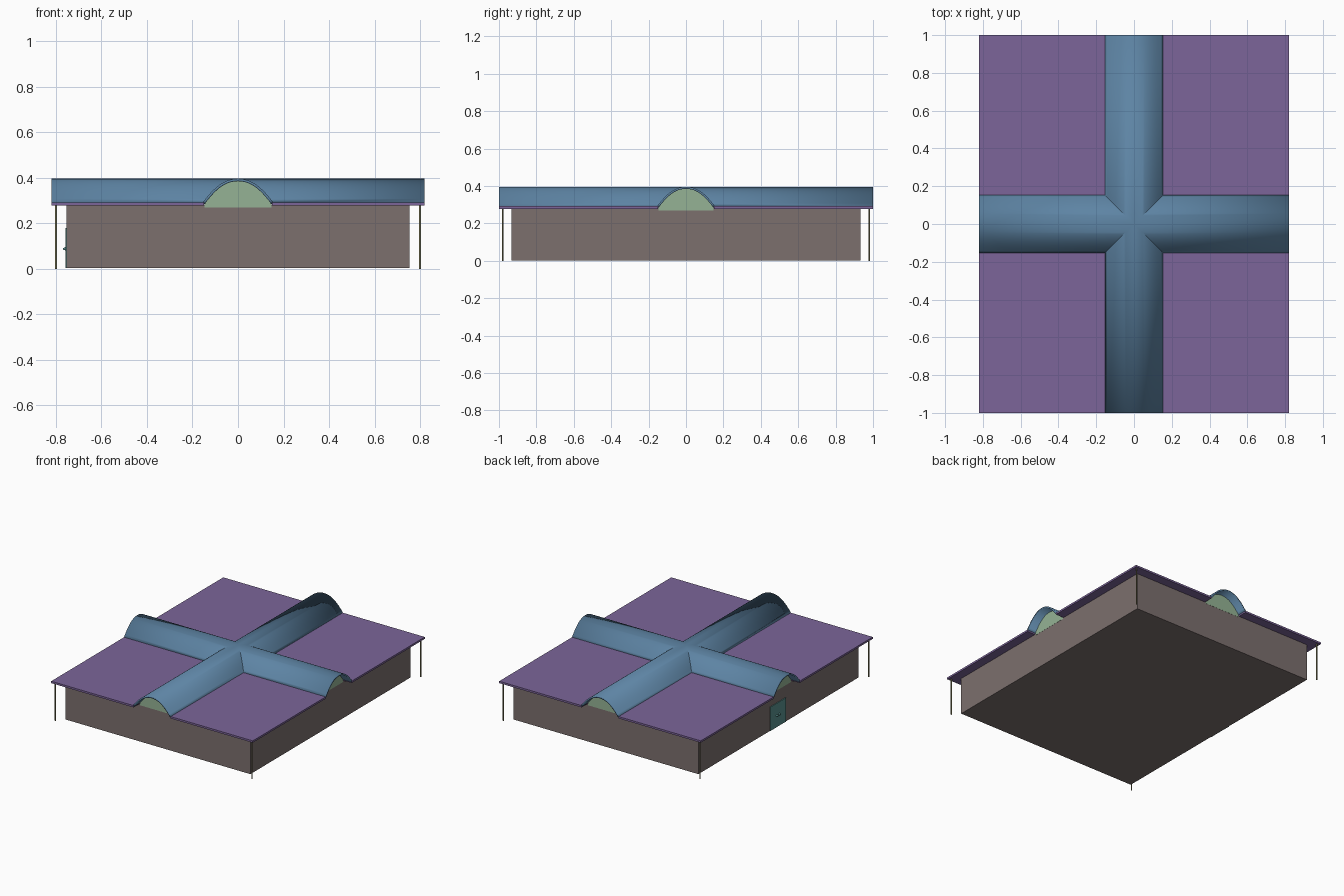
import bpy, bmesh
from mathutils import Vector

if "Cube" in bpy.data.objects:
    bpy.data.objects.remove(bpy.data.objects["Cube"])

EX, EY = 0.82, 1.0        # roof half sizes
WX, WY = 0.753, 0.932     # wall half sizes
HALF, EAVE, TOP = 0.154, 0.285, 0.396


def material(name, rgb):
    m = bpy.data.materials.new(name)
    m.diffuse_color = (*rgb, 1)
    m.use_nodes = True
    m.node_tree.nodes["Principled BSDF"].inputs["Base Color"].default_value = m.diffuse_color
    return m


WALL = material("wall", (0.20, 0.16, 0.155))
ROOF = material("roof", (0.20, 0.13, 0.32))
VAULT = material("vault", (0.11, 0.23, 0.37))
GLASS = material("gable_glass", (0.30, 0.45, 0.30))
METAL = material("post", (0.22, 0.21, 0.10))
DOOR = material("door", (0.10, 0.28, 0.27))


def finish(name, bm, mat):
    me = bpy.data.meshes.new(name)
    bm.to_mesh(me)
    bm.free()
    ob = bpy.data.objects.new(name, me)
    bpy.context.collection.objects.link(ob)
    me.materials.append(mat)
    return ob


def box(name, lo, hi, mat):
    bm = bmesh.new()
    bmesh.ops.create_cube(bm, size=1)
    lo, hi = Vector(lo), Vector(hi)
    for v in bm.verts:
        v.co = (lo + hi) / 2 + v.co * (hi - lo)
    return finish(name, bm, mat)


def height(u):
    """Arch height at distance u from the ridge, flaring slightly at the eave."""
    t = min(abs(u) / HALF, 1)
    return EAVE + 0.008 + (TOP - EAVE - 0.008) * (1 - t ** 2) * (1 + 0.12 * t ** 2 - 0.15 * t ** 4)


# Walls and floor: open-topped hollow box
walls = box("walls", (-WX, -WY, 0.003), (WX, WY, EAVE - 0.005), WALL)
bm = bmesh.new()
bm.from_mesh(walls.data)
bmesh.ops.delete(bm, geom=[f for f in bm.faces if f.normal.z > 0.9], context='FACES')
bm.to_mesh(walls.data)
bm.free()
mod = walls.modifiers.new("thickness", 'SOLIDIFY')
mod.thickness = 0.01

# Flat roof panels and corner posts
for sx in (-1, 1):
    for sy in (-1, 1):
        xs = sorted((sx * (HALF - 0.004), sx * EX))
        ys = sorted((sy * (HALF - 0.004), sy * EY))
        box("roof_panel", (xs[0], ys[0], 0.278), (xs[1], ys[1], 0.292), ROOF)
        bm = bmesh.new()
        bmesh.ops.create_cone(bm, cap_ends=True, segments=12, radius1=0.004,
                              radius2=0.004, depth=0.28)
        bmesh.ops.translate(bm, verts=bm.verts, vec=(sx * 0.8, sy * 0.981, 0.14))
        finish("corner_post", bm, METAL)

# Crossing barrel vaults, mitred along the diagonals
N = 28
us = [HALF * (2 * i / N - 1) for i in range(N + 1)]
bm = bmesh.new()
for along_x in (False, True):
    end = EX if along_x else EY
    for s in (-1, 1):
        def place(u, d):
            return (s * d, u, height(u)) if along_x else (u, s * d, height(u))
        rows = [(bm.verts.new(place(u, abs(u))), bm.verts.new(place(u, end))) for u in us]
        for a, b in zip(rows, rows[1:]):
            bm.faces.new((a[0], b[0], b[1], a[1]))
bmesh.ops.remove_doubles(bm, verts=bm.verts, dist=1e-5)
bm.normal_update()
for f in bm.faces:
    if f.normal.z < 0:
        f.normal_flip()
vault = finish("crossing_vaults", bm, VAULT)
mod = vault.modifiers.new("thickness", 'SOLIDIFY')
mod.thickness = 0.011
mod.offset = -1
bpy.context.view_layer.objects.active = vault
vault.select_set(True)
bpy.ops.object.shade_smooth_by_angle(angle=0.5)

# Arched gable infills standing on the walls
for along_x in (False, True):
    w = WX if along_x else WY
    for s in (-1, 1):
        bm = bmesh.new()
        pts = [(u * 0.95, height(u) - 0.008) for u in us]
        pts = [(-HALF * 0.95, 0.27)] + pts + [(HALF * 0.95, 0.27)]
        face = bm.faces.new([bm.verts.new((s * (w - 0.005), u, z) if along_x
                                          else (u, s * (w - 0.005), z)) for u, z in pts])
        ext = bmesh.ops.extrude_face_region(bm, geom=[face])
        push = Vector((s * 0.006, 0, 0)) if along_x else Vector((0, s * 0.006, 0))
        bmesh.ops.translate(bm, verts=[v for v in ext["geom"] if isinstance(v, bmesh.types.BMVert)],
                            vec=push)
        bmesh.ops.recalc_face_normals(bm, faces=bm.faces)
        finish("gable_infill", bm, GLASS)

# Double door on the left wall: frame, leaves, tapered handles
DY, DH, Y0 = 0.09, 0.18, 0.01
for s in (-1, 1):
    ys = sorted((Y0 + s * (DY - 0.006), Y0 + s * DY))
    box("door_jamb", (-WX - 0.006, ys[0], 0.003), (-WX + 0.002, ys[1], DH), DOOR)
    ys = sorted((Y0 + s * 0.002, Y0 + s * (DY - 0.006)))
    box("door_leaf", (-WX - 0.003, ys[0], 0.003), (-WX + 0.002, ys[1], DH - 0.006), DOOR)
    bm = bmesh.new()
    bmesh.ops.create_cone(bm, cap_ends=True, segments=12, radius1=0.009,
                          radius2=0.003, depth=0.014)
    for v in bm.verts:
        x, y, z = v.co
        v.co = (-WX - 0.009 - z, Y0 + s * 0.014 + y, 0.088 + x)
    bmesh.ops.recalc_face_normals(bm, faces=bm.faces)
    finish("door_handle", bm, DOOR)
box("door_lintel", (-WX - 0.006, Y0 - DY, DH - 0.006), (-WX + 0.002, Y0 + DY, DH), DOOR)
